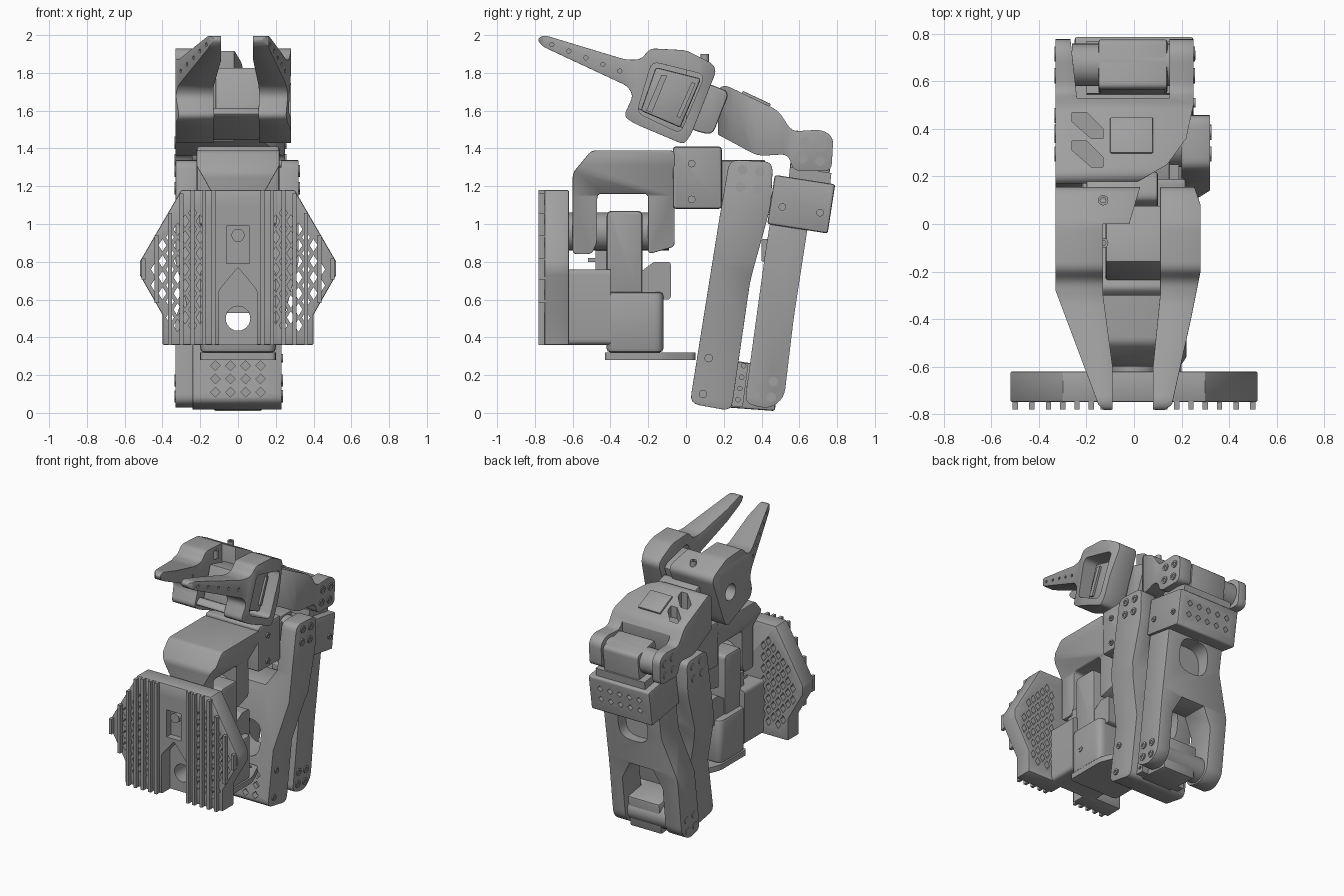
import bpy, bmesh, math
from mathutils import Vector

old = bpy.data.objects.get("Cube")
if old:
    bpy.data.objects.remove(old, do_unlink=True)

grey = bpy.data.materials.new("plain grey")
grey.use_nodes = True
grey.diffuse_color = (0.35, 0.35, 0.35, 1)
grey.node_tree.nodes["Principled BSDF"].inputs["Base Color"].default_value = (0.35, 0.35, 0.35, 1)

AXES = {"x": lambda a, b, t: (t, a, b), "y": lambda a, b, t: (a, t, b), "z": lambda a, b, t: (a, b, t)}


def apply_modifiers(obj):
    graph = bpy.context.evaluated_depsgraph_get()
    mesh = bpy.data.meshes.new_from_object(obj.evaluated_get(graph))
    obj.modifiers.clear()
    obj.data = mesh


def soften(obj, width, segments=2):
    mod = obj.modifiers.new("soft edges", "BEVEL")
    mod.width, mod.segments, mod.limit_method = width, segments, "ANGLE"
    mod.angle_limit = math.radians(40)
    apply_modifiers(obj)
    return obj


def prism(name, axis, lo, hi, *outlines, bevel=0):
    """Extrude one or more outlines along an axis."""
    bm = bmesh.new()
    for pts in outlines:
        a, b = ([bm.verts.new(AXES[axis](p[0], p[1], t)) for p in pts] for t in (lo, hi))
        bm.faces.new(a)
        bm.faces.new(b)
        for i in range(len(pts)):
            j = (i + 1) % len(pts)
            bm.faces.new((a[i], a[j], b[j], b[i]))
    bmesh.ops.recalc_face_normals(bm, faces=bm.faces)
    mesh = bpy.data.meshes.new(name)
    bm.to_mesh(mesh)
    bm.free()
    obj = bpy.data.objects.new(name, mesh)
    bpy.context.scene.collection.objects.link(obj)
    mesh.materials.append(grey)
    return soften(obj, bevel) if bevel else obj


def combine(obj, tool, operation="DIFFERENCE"):
    mod = obj.modifiers.new("combine", "BOOLEAN")
    mod.object, mod.operation, mod.solver = tool, operation, "EXACT"
    tool.hide_render = True
    apply_modifiers(obj)
    bpy.data.objects.remove(tool, do_unlink=True)
    return obj


def cut(obj, axis, lo, hi, *outlines):
    return combine(obj, prism("cutter", axis, lo, hi, *outlines))


def cross(name, side, axis, outline, bevel):
    """Solid with a given side outline and a given front or plan outline."""
    obj = prism(name, "x", -1, 1, side)
    combine(obj, prism("cutter", axis, -1, 3, outline), "INTERSECT")
    return soften(obj, bevel)


def disc(a, b, r, n=24):
    return [(a + r * math.cos(2 * math.pi * i / n), b + r * math.sin(2 * math.pi * i / n)) for i in range(n)]


def rect(a0, b0, a1, b1):
    return [(a0, b0), (a1, b0), (a1, b1), (a0, b1)]


def diamond(a, b, w, h):
    return [(a - w, b), (a, b - h), (a + w, b), (a, b + h)]


def rounded(pts, r, n=4):
    out = []
    for i, p in enumerate(pts):
        p, q, s = Vector(p), Vector(pts[i - 1]), Vector(pts[(i + 1) % len(pts)])
        a = p + (q - p).normalized() * min(r, (q - p).length * 0.45)
        b = p + (s - p).normalized() * min(r, (s - p).length * 0.45)
        for k in range(n + 1):
            t = k / n
            out.append(tuple(a * (1 - t) ** 2 + p * 2 * t * (1 - t) + b * t * t))
    return out


def screws(name, axis, lo, hi, centres, r=0.026):
    """Raised screw heads with a socket."""
    obj = prism(name, axis, lo, hi, *[disc(a, b, r, 16) for a, b in centres])
    mid = (lo + hi) / 2
    return cut(obj, axis, mid, mid + 1, *[disc(a, b, r * 0.55, 6) for a, b in centres])


def four(a, b, d, turn=0.15):
    return [(a + d * math.cos(turn + k * math.pi / 2), b + d * math.sin(turn + k * math.pi / 2)) for k in range(4)]


# Ribbed front panel with pierced wings
half = [(0.4, 0.36), (0.4, 0.52), (0.52, 0.73), (0.52, 0.8), (0.3, 1.18)]
panel = prism("base_panel", "y", -0.75, -0.62, half + [(-x, z) for x, z in reversed(half)], bevel=0.008)
holes = []
for i in range(8):
    for k in range(9):
        x, z = 0.2 + 0.04 * i, 0.42 + 0.085 * k + 0.0425 * (i % 2)
        low, high = (0.42 if x < 0.38 else 0.6 + (x - 0.4) * 1.7), 1.1 - max(0, x - 0.28) * 1.73
        if low < z < high:
            holes += [diamond(s * x, z, 0.021, 0.034) for s in (-1, 1)]
cut(panel, "y", -1, 0, *holes)
bay = rounded([(-0.1, 0.3), (0.1, 0.3), (0.1, 0.65), (0, 0.77), (-0.1, 0.65)], 0.01)
cut(panel, "y", -1, -0.65, bay)
cut(panel, "y", -1, -0.7, rect(-0.06, 0.79, 0.06, 0.99))
cut(panel, "y", -1, 0, disc(0, 0.5, 0.065))
ribs = []
for x in (0.13, 0.18, 0.24, 0.3, 0.36, 0.43, 0.5):
    low = 0.36 if x < 0.4 else 0.53 + (x - 0.4) * 1.75
    high = 1.18 - max(0, x - 0.29) * 1.73
    ribs += [rect(s * x - 0.011, low, s * x + 0.011, high) for s in (-1, 1)]
prism("panel_ribs", "y", -0.78, -0.745, *ribs)
screws("panel_screw", "y", -0.74, -0.69, [(0, 0.94)], 0.035)

# Base housing, motor column and foot tongue
housing = prism("base_housing", "y", -0.63, -0.4, rounded(rect(-0.2, 0.36, 0.2, 0.76), 0.03))
lower = prism("base_block", "z", 0.32, 0.64, rounded(rect(-0.2, -0.42, 0.2, -0.12), 0.05), bevel=0.02)
for part in (housing, lower):
    cut(part, "y", -1, 0, disc(0, 0.5, 0.065))
prism("base_motor_column", "x", -0.16, 0.16, rounded(rect(-0.42, 0.6, -0.23, 1.07), 0.03), bevel=0.015)
prism("base_motor_back", "x", -0.15, 0.15, rounded([(-0.25, 0.6), (-0.08, 0.6), (-0.08, 0.8), (-0.17, 0.8), (-0.25, 0.74)], 0.02))
prism("base_ledge", "x", -0.14, 0.14, rect(-0.52, 0.8, -0.41, 0.82), rect(-0.48, 0.76, -0.41, 0.86))
tongue = prism("foot_tongue", "z", 0.28, 0.32, rounded([(-0.2, -0.43), (0.2, -0.43), (0.2, -0.12), (0.13, 0.05), (-0.13, 0.05), (-0.2, -0.12)], 0.03))
cut(tongue, "z", 0, 1, *[disc(x, y, 0.015, 10) for x in (-0.09, 0, 0.09) for y in (-0.06, 0.01)])
screws("base_side_screw", "x", 0.19, 0.205, [(-0.32, 0.47)], 0.02)

# Turning yoke over the column
yoke_side = rounded([(-0.6, 0.84), (-0.5, 0.84), (-0.47, 0.9), (-0.47, 1.16), (-0.2, 1.16), (-0.2, 0.84),
                     (-0.06, 0.88), (-0.06, 1.39), (-0.5, 1.39), (-0.6, 1.27)], 0.025)
yoke_front = [(-0.22, 1.4), (0.22, 1.4), (0.22, 1.31), (0.13, 1.15), (0.13, 0.8), (-0.13, 0.8), (-0.13, 1.15), (-0.22, 1.31)]
cross("shoulder_yoke", yoke_side, "y", yoke_front, 0.012)
prism("yoke_front_horn", "y", -0.62, -0.41, disc(0, 0.96, 0.1))
prism("yoke_rear_horn", "y", -0.24, -0.09, disc(0, 0.96, 0.1))

# Shoulder motor in its holder
prism("shoulder_holder", "x", -0.22, 0.22, rounded(rect(-0.07, 1.08, 0.19, 1.41), 0.02), bevel=0.015)
shoulder = prism("shoulder_motor", "x", -0.15, 0.15, rect(0.17, 1.1, 0.42, 1.34), bevel=0.01)
prism("shoulder_horns", "x", -0.22, 0.22, disc(0.34, 1.23, 0.1))
screws("holder_screws", "x", 0.215, 0.23, [(0.03, 1.32), (0.03, 1.13)], 0.02)
prism("holder_side_flange", "x", -0.19, 0.19, rect(0.18, 1.11, 0.25, 1.33))

# Upper arm: fork at the top, motor holder at the bottom
arm_side = rounded([(0.02, 0.05), (0.24, 0.01), (0.34, 0.7), (0.45, 1.1), (0.46, 1.33), (0.23, 1.34), (0.18, 1.05)], 0.05)
arm_front = [(-0.24, 0), (0.23, 0), (0.23, 0.45), (0.32, 0.8), (0.32, 1.4), (0.2, 1.4), (0.2, 1.0), (0.12, 0.88),
             (-0.12, 0.88), (-0.2, 1.0), (-0.2, 1.4), (-0.33, 1.4), (-0.33, 0.8), (-0.24, 0.45)]
arm = cross("upper_arm", arm_side, "y", arm_front, 0.015)
cut(arm, "y", -0.2, 0.6, rounded(rect(-0.12, 0.36, 0.12, 0.62), 0.1))
cut(arm, "y", -0.2, 0.07, *[diamond(x, z, 0.026, 0.026) for x in (-0.12, -0.04, 0.04, 0.12) for z in (0.11, 0.18, 0.25)])
for s, x in ((1, 0.315), (-1, -0.335)):
    screws("upper_arm_screws", "x", x, x + 0.012, four(0.34, 1.235, 0.065, 0.65))
screws("upper_arm_low_screws", "x", 0.225, 0.238, [(0.12, 0.29), (0.09, 0.1)], 0.022)

# Elbow motor
prism("elbow_motor", "x", -0.13, 0.13, [(0.2, 0.03), (0.47, 0.01), (0.5, 0.24), (0.23, 0.28)], bevel=0.012)
flange = prism("elbow_flange", "x", -0.18, 0.18, [(0.2, 0.04), (0.3, 0.03), (0.33, 0.26), (0.23, 0.28)])
cut(flange, "x", 0.15, 1, *[disc(0.275 + 0.03 * k, 0.07 + 0.18 * k, 0.012, 10) for k in (0, 0.33, 0.66, 1)])
prism("elbow_horns", "x", -0.22, 0.15, disc(0.41, 0.13, 0.09))

# Forearm: fork at the bottom, motor holder at the top
fore_side = rounded([(0.31, 0.05), (0.44, 0.02), (0.52, 0.08), (0.57, 0.5), (0.65, 1.02), (0.45, 1.04), (0.42, 0.85)], 0.05)
fore_front = [(-0.33, 0), (-0.2, 0), (-0.2, 0.4), (-0.13, 0.53), (0.06, 0.53), (0.13, 0.4), (0.13, 0), (0.23, 0),
              (0.23, 1.1), (-0.23, 1.1), (-0.23, 0.8), (-0.33, 0.5)]
forearm = cross("forearm", fore_side, "y", fore_front, 0.015)
cut(forearm, "y", 0.53, 1, rounded(rect(-0.12, 0.72, 0.12, 0.96), 0.1))
holder = prism("wrist_holder", "x", -0.25, 0.25, rounded([(0.43, 1.0), (0.75, 0.95), (0.79, 1.21), (0.47, 1.26)], 0.015), bevel=0.012)
cut(holder, "y", 0.73, 1, *[diamond(-0.16 + 0.08 * i, z, 0.022, 0.022) for i in range(5) for z in (1.05, 1.13)])
screws("wrist_holder_screws", "x", 0.245, 0.258, [(0.51, 1.09), (0.71, 1.06)], 0.02)
for x in (0.225, -0.335):
    screws("forearm_screws", "x", x, x + 0.012, four(0.415, 0.13, 0.06, 0.65))
prism("forearm_clip", "x", 0.0, 0.2, rounded(rect(0.4, 0.8, 0.45, 0.92), 0.01))

# Wrist motor and horns
prism("wrist_motor", "x", -0.15, 0.14, rounded([(0.54, 1.2), (0.75, 1.18), (0.78, 1.45), (0.57, 1.5)], 0.03), bevel=0.01)
prism("wrist_flange", "x", -0.2, 0.2, [(0.54, 1.2), (0.76, 1.18), (0.77, 1.27), (0.55, 1.3)])
prism("wrist_horns", "x", -0.26, 0.2, disc(0.67, 1.385, 0.09))

# Wrist link reaching forward to the gripper
link_side = rounded([(0.12, 1.5), (0.38, 1.36), (0.54, 1.37), (0.57, 1.28), (0.77, 1.28), (0.78, 1.46), (0.72, 1.5),
                     (0.56, 1.49), (0.49, 1.6), (0.2, 1.74), (0.16, 1.7)], 0.04)
link_plan = [(-0.33, 0.17), (0.0, 0.17), (0.14, 0.25), (0.22, 0.36), (0.25, 0.5), (0.25, 0.8), (0.15, 0.8), (0.15, 0.53),
             (-0.24, 0.53), (-0.27, 0.8), (-0.33, 0.8)]
link = cross("wrist_link", link_side, "z", link_plan, 0.015)
cut(link, "z", 1.58, 2, *[[(-0.26, y), (-0.2, y), (-0.13, y - 0.07), (-0.13, y - 0.11), (-0.18, y - 0.11), (-0.26, y - 0.04)]
                          for y in (0.47, 0.35)])
prism("link_top_plate", "x", -0.1, 0.08, [(0.29, 1.66), (0.43, 1.6), (0.45, 1.635), (0.3, 1.705)], bevel=0.005)
for x in (0.245, -0.335):
    screws("wrist_screws", "x", x, x + 0.012, four(0.67, 1.385, 0.065, 0.65))
prism("gripper_neck", "x", -0.2, 0.1, rounded([(0.02, 1.5), (0.14, 1.47), (0.23, 1.7), (0.1, 1.75)], 0.04), bevel=0.01)

# Gripper: fixed jaw, moving jaw and the motor between them
jaw_side = rounded([(-0.33, 1.57), (-0.27, 1.53), (-0.01, 1.42), (0.03, 1.48), (0.16, 1.81), (0.14, 1.85), (0.0, 1.92),
                    (-0.19, 1.93), (-0.24, 1.87), (-0.32, 1.87), (-0.75, 2.0), (-0.79, 1.98), (-0.76, 1.94), (-0.31, 1.73), (-0.28, 1.68)], 0.03)
fixed_plan = [(-0.33, 0.17), (-0.33, -0.28), (-0.15, -0.76), (-0.12, -0.79), (-0.09, -0.78), (-0.09, -0.6),
              (-0.13, -0.3), (-0.13, 0.0), (-0.02, 0.0), (0.03, 0.17)]
moving_plan = [(0.28, 0.08), (0.28, -0.2), (0.24, -0.4), (0.16, -0.76), (0.12, -0.79), (0.08, -0.78),
               (0.08, -0.6), (0.11, -0.3), (0.11, 0.2), (0.24, 0.2)]
fixed = cross("fixed_jaw", jaw_side, "z", fixed_plan, 0.012)
moving = cross("moving_jaw", jaw_side, "z", moving_plan, 0.012)
window = rounded([(-0.18, 1.86), (0.1, 1.79), (-0.03, 1.48), (-0.26, 1.59)], 0.04)
cut(moving, "x", 0, 1, window)
dots = [disc(-0.35 - 0.09 * k, 1.81 + 0.035 * k, 0.011, 10) for k in range(5)]
cut(moving, "x", 0.12, 1, *dots)
cut(fixed, "x", -1, -0.12, *dots)
cut(fixed, "x", -1, -0.2, disc(-0.05, 1.66, 0.06))
prism("gripper_motor", "x", -0.12, 0.2, [(-0.16, 1.83), (0.08, 1.77), (-0.03, 1.51), (-0.24, 1.6)], bevel=0.012)
prism("gripper_motor_ribs", "x", 0.19, 0.215, [(-0.13, 1.79), (-0.1, 1.785), (-0.18, 1.59), (-0.21, 1.6)],
      [(0.03, 1.75), (0.05, 1.745), (-0.03, 1.56), (-0.05, 1.57)])
prism("jaw_floor", "x", -0.3, 0.12, rounded([(-0.31, 1.58), (-0.02, 1.44), (0.01, 1.5), (-0.27, 1.62)], 0.02), bevel=0.008)
screws("moving_jaw_screws", "z", 1.84, 1.9, [(0.14, -0.03), (0.23, -0.03)], 0.03)
screws("fixed_jaw_screws", "z", 1.84, 1.9, [(-0.13, 0.1), (-0.13, -0.08)], 0.022)

# Smooth rounded surfaces, keep hard edges
for obj in bpy.context.scene.objects:
    obj.select_set(obj.type == "MESH")
    if obj.type == "MESH":
        bpy.context.view_layer.objects.active = obj
bpy.ops.object.shade_smooth_by_angle(angle=math.radians(30))
